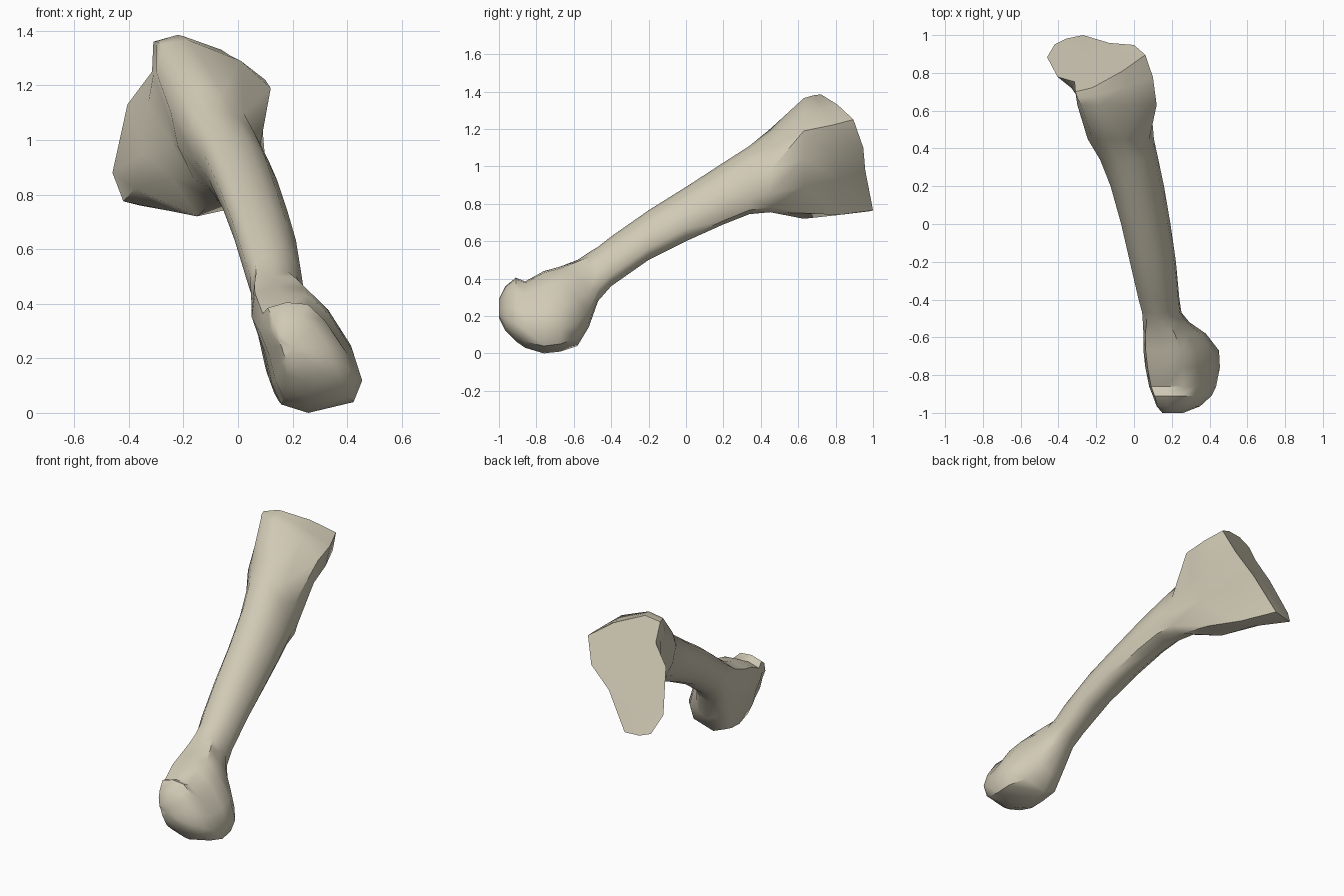
import bpy, bmesh, math

cube = bpy.data.objects.get("Cube")
if cube:
    bpy.data.objects.remove(cube, do_unlink=True)

SIDES = 12

bone = bpy.data.materials.new("bone_ivory")
bone.use_nodes = True
colour = (0.63, 0.585, 0.46, 1)
bone.diffuse_color = colour
bone.node_tree.nodes["Principled BSDF"].inputs["Base Color"].default_value = colour


def fuller(v):
    """Push a sine or cosine outwards for a slightly boxy oval."""
    return math.copysign(abs(v) ** .88, v)


def shaft_section(y, left, right, low, high, lean):
    """Oval cross-section inside the given limits, sheared towards -x at the top."""
    cx, cz = (left + right) / 2, (low + high) / 2
    hz = (high - low) / 2
    hx = math.sqrt(((right - left) / 2) ** 2 - (lean * hz) ** 2)
    points = []
    for k in range(SIDES):
        t = math.tau * k / SIDES
        dz = hz * fuller(math.cos(t))
        points.append((cx + hx * fuller(math.sin(t)) - lean * dz, y, cz + dz))
    return points


def head_section(y, left, right, low, high):
    """Head outline fitted into the given limits."""
    return [(left + u * (right - left), y, low + v * (high - low)) for u, v in head_outline]


def loft(name, rings):
    bm = bmesh.new()
    loops = [[bm.verts.new(p) for p in ring] for ring in rings]
    for a, b in zip(loops, loops[1:]):
        for k in range(SIDES):
            n = (k + 1) % SIDES
            bm.faces.new((a[k], a[n], b[n], b[k]))
    caps = [bm.faces.new(loops[0]), bm.faces.new(loops[-1])]
    bmesh.ops.poke(bm, faces=caps)
    bmesh.ops.recalc_face_normals(bm, faces=bm.faces)
    mesh = bpy.data.meshes.new(name)
    bm.to_mesh(mesh)
    bm.free()
    mesh.materials.append(bone)
    obj = bpy.data.objects.new(name, mesh)
    bpy.context.collection.objects.link(obj)
    bpy.ops.object.select_all(action='DESELECT')
    obj.select_set(True)
    bpy.context.view_layer.objects.active = obj
    bpy.ops.object.shade_smooth_by_angle(angle=math.radians(45))


# Head outline as fractions of width and height, clockwise from the top
head_outline = [(.25, 1), (.5, .98), (.7, .81), (.91, .52), (1, .27), (.92, .09),
                (.5, 0), (.25, .07), (.16, .25), (.1, .5), (0, .75), (.03, .94)]
# Rounded head: y, left, right, low, high
head = [
    (-1.0, .15, .26, .19, .29),
    (-.965, .12, .35, .12, .36),
    (-.91, .1, .41, .065, .405),
    (-.86, .08, .435, .03, .385),
    (-.76, .06, .455, 0, .44),
    (-.67, .05, .45, .01, .465),
    (-.58, .05, .38, .04, .5),
]
# Neck and shaft: y, left, right, low, high, lean
shaft = [
    (-.52, .05, .29, .14, .54, .25),
    (-.47, .045, .25, .28, .57, .25),
    (-.4, .025, .24, .36, .625, .25),
    (-.2, -.02, .22, .5, .765, .32),
    (0, -.065, .19, .6, .89, .35),
    (.2, -.12, .155, .69, 1.02, .35),
    (.34, -.175, .125, .745, 1.11, .35),
    (.45, -.24, .1, .755, 1.2, .35),
]
# Flared base: outlines as x, z pairs, clockwise from the top left corner
flare = [(-.28, 1.35), (-.18, 1.365), (.01, 1.29), (.12, 1.19),
         (.09, 1.04), (.02, .89), (-.05, .75), (-.15, .72),
         (-.24, .86), (-.24, .98), (-.27, 1.13), (-.3, 1.25)]
rim = [(-.3, 1.36), (-.2, 1.38), (-.03, 1.31), (.1, 1.22),
       (.05, 1.07), (-.05, .93), (-.15, .74), (-.25, .74),
       (-.38, .82), (-.35, .95), (-.33, 1.13), (-.31, 1.24)]
joint = [(-.31, 1.36), (-.22, 1.385), (-.06, 1.33), (.06, 1.25),
         (0, 1.1), (-.13, .98), (-.27, .765), (-.36, .76),
         (-.42, .775), (-.46, .88), (-.405, 1.13), (-.315, 1.25)]
FLARE_Y = .63


def joint_depth(x, z):
    """Tilted plane of the joint surface."""
    return min(1.0, .7 + .38 * (x + .31) - .5 * (z - 1.36))


rings = [head_section(*s) for s in head]
rings += [shaft_section(*s) for s in shaft]
rings.append([(x, FLARE_Y, z) for x, z in flare])
rings.append([(x, (FLARE_Y + joint_depth(x, z)) / 2, z) for x, z in rim])
rings.append([(x, joint_depth(x, z), z) for x, z in joint])
loft("long_bone", rings)
